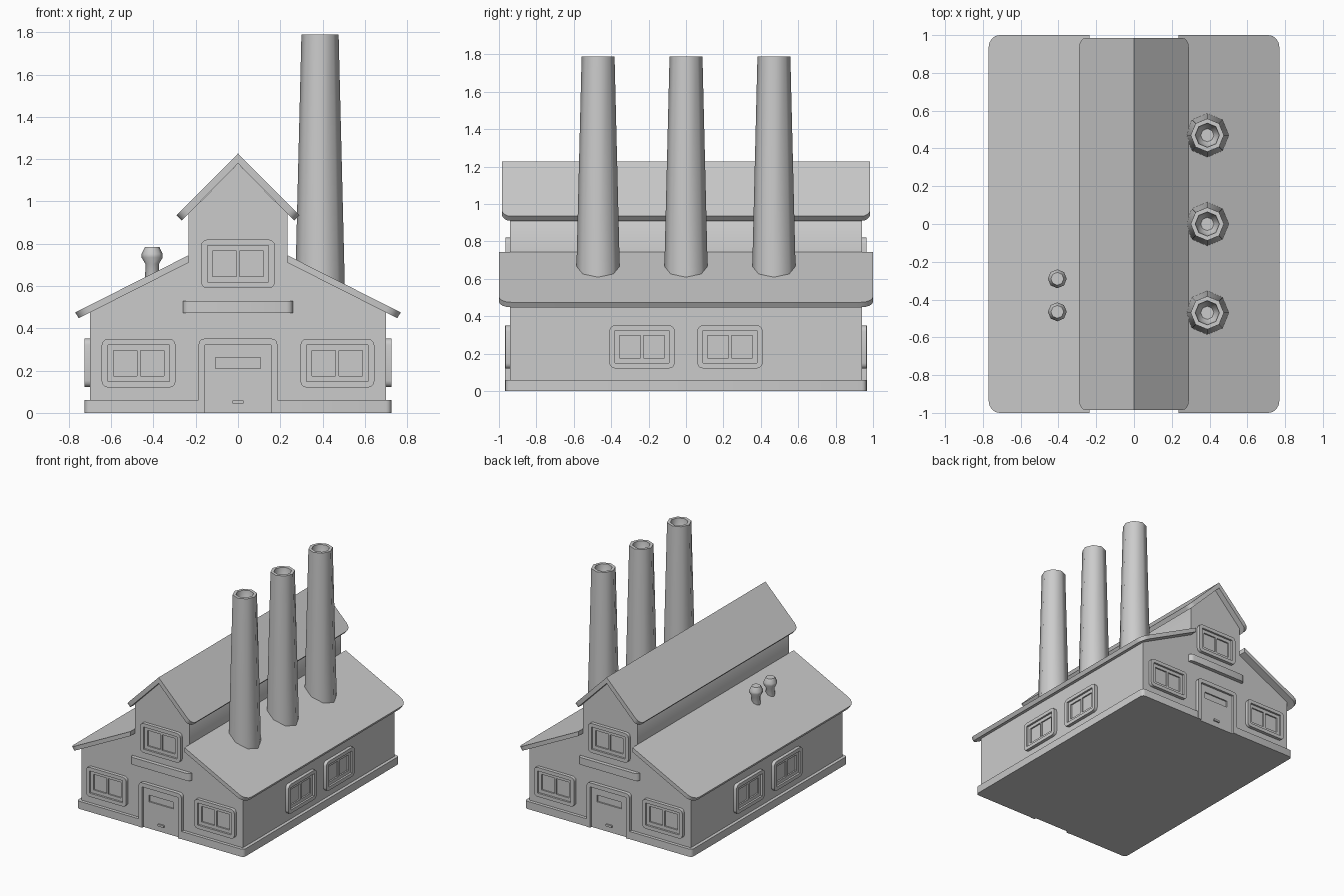
import bpy, bmesh
from math import pi, sin, cos, radians
from mathutils import Matrix, Vector

if "Cube" in bpy.data.objects:
    bpy.data.objects.remove(bpy.data.objects["Cube"])

UPRIGHT = Matrix.Rotation(pi / 2, 4, 'X')      # local xy drawn in the xz plane, local z faces -y


def finish(name, bm, matrix):
    bmesh.ops.recalc_face_normals(bm, faces=bm.faces)
    me = bpy.data.meshes.new(name)
    bm.to_mesh(me)
    bm.free()
    ob = bpy.data.objects.new(name, me)
    ob.matrix_world = matrix
    bpy.context.collection.objects.link(ob)
    return ob


def plate(name, loops, z0, z1, matrix, round_edges=(), radius=0.05):
    """Extrude an outline (extra loops are holes); optionally round cap edges i..i+1."""
    bm = bmesh.new()
    rounded, caps = [], ([], [])
    for n, loop in enumerate(loops):
        rings = [[bm.verts.new((x, y, z)) for x, y in loop] for z in (z0, z1)]
        k = len(loop)
        for cap, ring in zip(caps, rings):
            edges = [bm.edges.new((ring[i], ring[(i + 1) % k])) for i in range(k)]
            cap.extend(edges)
            rounded += [edges[i] for i in round_edges]
            if len(loops) == 1:
                bm.faces.new(ring)
        a, b = rings
        for i in range(k):
            j = (i + 1) % k
            bm.faces.new((a[i], a[j], b[j], b[i]))
    if len(loops) > 1:
        for cap in caps:
            bmesh.ops.triangle_fill(bm, edges=cap, use_beauty=True)
    if rounded:
        bmesh.ops.bevel(bm, geom=rounded, offset=radius, segments=4,
                        profile=0.5, affect='EDGES')
    return finish(name, bm, matrix)


def arc(cx, cy, r, start, steps=3):
    return [(cx + r * cos(start + pi / 2 * i / steps), cy + r * sin(start + pi / 2 * i / steps))
            for i in range(steps + 1)]


def rect(cx, cy, hx, hy, r=0.0):
    if not r:
        return [(cx - hx, cy - hy), (cx + hx, cy - hy), (cx + hx, cy + hy), (cx - hx, cy + hy)]
    x, y = hx - r, hy - r
    return (arc(cx + x, cy + y, r, 0) + arc(cx - x, cy + y, r, pi / 2)
            + arc(cx - x, cy - y, r, pi) + arc(cx + x, cy - y, r, 1.5 * pi))


def lathe(name, profile, location, sides=8):
    bm = bmesh.new()
    rings = [[bm.verts.new((r * cos(2 * pi * i / sides), r * sin(2 * pi * i / sides), z))
              for i in range(sides)] for r, z in profile]
    for a, b in zip(rings, rings[1:]):
        for i in range(sides):
            j = (i + 1) % sides
            bm.faces.new((a[i], a[j], b[j], b[i]))
    bm.faces.new(rings[0])
    bm.faces.new(rings[-1])
    return finish(name, bm, Matrix.Translation(location))


def wall_matrix(angle, dist):
    return Matrix.Rotation(radians(angle), 4, 'Z') @ Matrix.Translation((0, -dist, 0)) @ UPRIGHT


def window(name, m, cx, cz):
    plate(name + "_frame", [rect(cx, cz, 0.175, 0.115, 0.03), rect(cx, cz, 0.145, 0.087)],
          -0.01, 0.026, m)
    plate(name + "_sash", [rect(cx, cz, 0.146, 0.088),
                           rect(cx - 0.064, cz, 0.056, 0.061),
                           rect(cx + 0.064, cz, 0.056, 0.061)], -0.01, 0.011, m)


# Walls: stepped gable profile running front to back
half = [(0.70, 0.01), (0.70, 0.477), (0.235, 0.71), (0.235, 0.94)]
plate("walls", [half + [(0, 1.18)] + [(-x, z) for x, z in reversed(half)]],
      -0.94, 0.94, UPRIGHT)

# Plinth with gaps for the front and back doors
corner = [(0.157, 0.94), (0.157, 0.965)] + arc(0.70, 0.94, 0.025, 0)[::-1]
back = corner + [(x, -y) for x, y in reversed(corner)]
plate("plinth", [back + [(-x, -y) for x, y in back]], 0, 0.06, Matrix())

# Roofs with rounded eave corners
for side, s in (("right", 1), ("left", -1)):
    plate("lower_roof_" + side,
          [[(s * x, z) for x, z in ((0.235, 0.745), (0.77, 0.475), (0.753, 0.448), (0.235, 0.71))]],
          -1, 1, UPRIGHT, (1,), 0.065)
plate("upper_roof", [[(0, 1.227), (0.29, 0.935), (0.266, 0.91), (0, 1.18),
                      (-0.266, 0.91), (-0.29, 0.935)]], -0.985, 0.985, UPRIGHT, (1, 4), 0.05)

# Front and back facades
for face, angle in (("front", 0), ("back", 180)):
    m = wall_matrix(angle, 0.94)
    for pos, cx, cz in (("left", -0.47, 0.235), ("right", 0.47, 0.235), ("upper", 0, 0.705)):
        window(f"{face}_{pos}_window", m, cx, cz)
    # Door surround, door leaf with a recessed slot, and handle
    plate(face + "_door_frame",
          [[(0.155, 0), (0.187, 0)] + arc(0.157, 0.322, 0.03, 0)
           + arc(-0.157, 0.322, 0.03, pi / 2)
           + [(-0.187, 0), (-0.155, 0), (-0.155, 0.32), (0.155, 0.32)]], -0.01, 0.028, m)
    plate(face + "_door", [rect(0, 0.16, 0.156, 0.16), rect(0, 0.236, 0.106, 0.026)],
          -0.01, 0.011, m)
    plate(face + "_door_handle", [rect(0, 0.052, 0.027, 0.008, 0.004)], 0, 0.022, m)
    # Plank above the door, rounded in plan
    plank = [(-0.26, 0.01), (0.26, 0.01)] + [(x, -y) for x, y in
             arc(0.23, 0.0, 0.03, 0) + arc(-0.23, 0.0, 0.03, pi / 2)]
    plate(face + "_plank", [plank], 0.473, 0.53,
          Matrix.Rotation(radians(angle), 4, 'Z') @ Matrix.Translation((0, -0.94, 0)))

# Side windows
for face, angle in (("right", 90), ("left", -90)):
    for i, cx in enumerate((-0.235, 0.235)):
        window(f"{face}_side_window_{i + 1}", wall_matrix(angle, 0.70), cx, 0.237)

# Tall hollow chimneys
for i, y in enumerate((-0.47, 0, 0.47)):
    lathe(f"chimney_{i + 1}", [(0.116, 0.58), (0.116, 0.65), (0.088, 1.79), (0.064, 1.79),
                               (0.058, 1.72), (0.035, 1.68)], (0.388, y, 0))

# Small roof vents
for i, y in enumerate((-0.29, -0.465)):
    lathe(f"roof_vent_{i + 1}", [(0.034, 0.60), (0.032, 0.705), (0.05, 0.735), (0.05, 0.752),
                                 (0.034, 0.785)], (-0.406, y, 0))

# Smooth the rounded parts, keep hard edges sharp
bpy.ops.object.select_all(action='SELECT')
bpy.context.view_layer.objects.active = bpy.data.objects["walls"]
bpy.ops.object.shade_smooth_by_angle(angle=radians(50))
